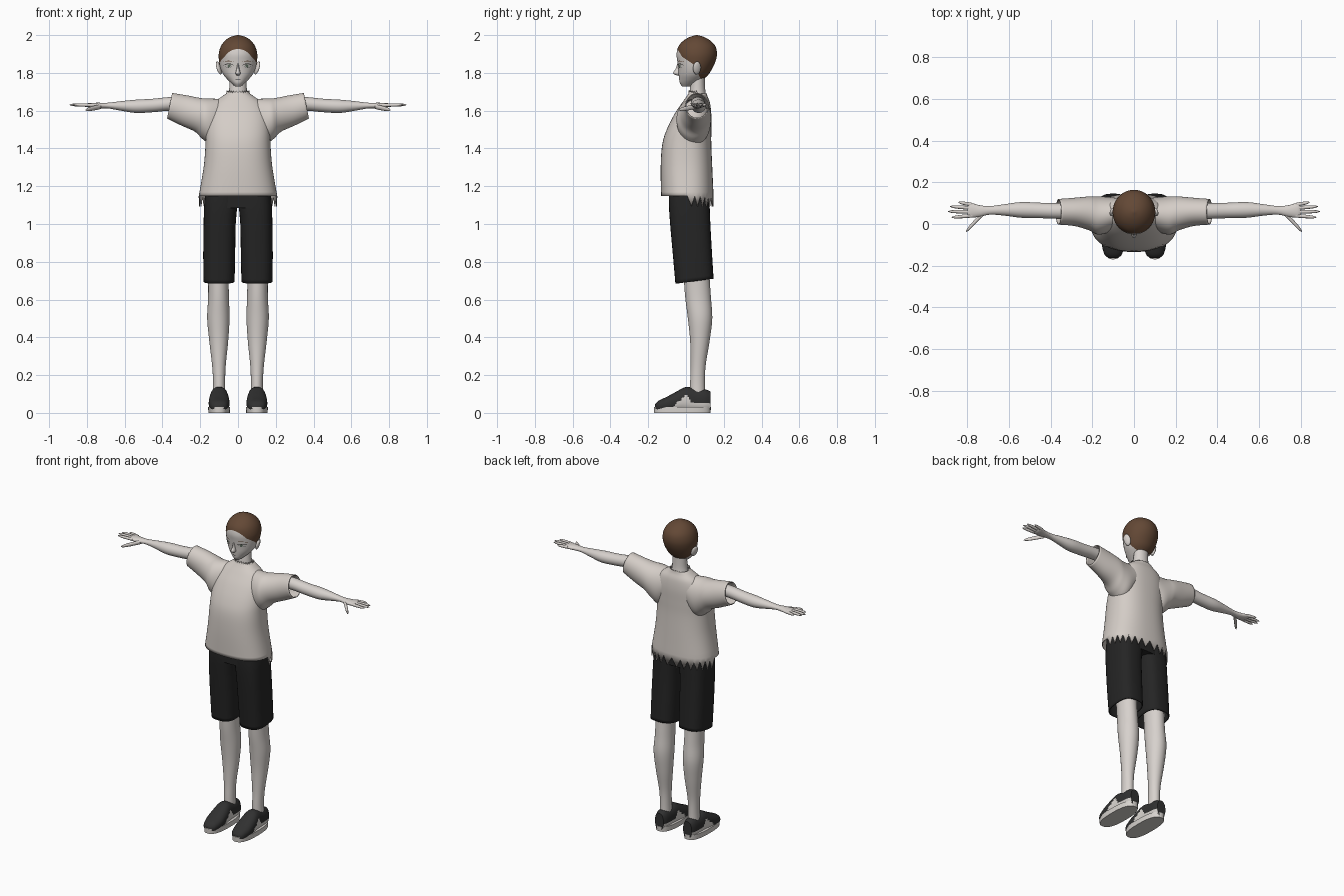
import bpy, bmesh
from math import cos, sin, pi, copysign, radians
from mathutils import Vector, Matrix
from mathutils.bvhtree import BVHTree

cube = bpy.data.objects.get("Cube")
if cube:
    bpy.data.objects.remove(cube, do_unlink=True)


def material(name, r, g, b):
    m = bpy.data.materials.new(name)
    m.use_nodes = True
    m.diffuse_color = (r, g, b, 1)
    bsdf = next(n for n in m.node_tree.nodes if n.type == "BSDF_PRINCIPLED")
    bsdf.inputs["Base Color"].default_value = (r, g, b, 1)
    return m


SKIN = material("skin", .68, .64, .61)
CLOTH = material("shirt cloth", .66, .61, .57)
BLACK = material("shorts black", .018, .018, .018)
LEATHER = material("shoe charcoal", .03, .03, .03)
LIGHT = material("off white", .68, .65, .62)
HAIR = material("hair brown", .125, .065, .036)
IRIS = material("iris grey green", .12, .16, .12)


def finish(name, bm, mats, mirror=False, thickness=0):
    """Turn a bmesh into a smooth object, optionally with thickness and mirrored."""
    me = bpy.data.meshes.new(name)
    bm.to_mesh(me)
    bm.free()
    for m in mats:
        me.materials.append(m)
    me.shade_smooth()
    me.set_sharp_from_angle(angle=radians(45))
    ob = bpy.data.objects.new(name, me)
    bpy.context.scene.collection.objects.link(ob)
    if thickness:
        mod = ob.modifiers.new("thickness", "SOLIDIFY")
        mod.thickness = thickness
        mod.offset = -1
    if mirror:
        ob.modifiers.new("mirror", "MIRROR")
    return ob


def spline(rows, n):
    """Catmull-Rom interpolation of the section rows."""
    out = []
    last = len(rows) - 1
    for i in range(last):
        quad = (rows[max(i - 1, 0)], rows[i], rows[i + 1], rows[min(i + 2, last)])
        for k in range(n):
            s = k / n
            out.append([b + .5 * s * (c - a + s * (2*a - 5*b + 4*c - d + s * (3*(b - c) + d - a)))
                        for a, b, c, d in zip(*quad)])
    return out + [list(rows[-1])]


AXES = {"x": lambda t, u, v: Vector((t, u, v)),
        "y": lambda t, u, v: Vector((u, t, v)),
        "z": lambda t, u, v: Vector((u, v, t))}


def loft_mesh(axis, rows, segs=32, power=2, n=5, caps=True, tweak=None):
    """Skin rows of (position, u min, u max, v min, v max) along an axis."""
    bm = bmesh.new()
    rings = []
    sections = spline(rows, n)
    for i, (t, u0, u1, v0, v1) in enumerate(sections):
        ring = []
        for j in range(segs):
            c, s = cos(2 * pi * j / segs), sin(2 * pi * j / segs)
            u = (u0 + u1) / 2 + (u1 - u0) / 2 * copysign(abs(c) ** (2 / power), c)
            v = (v0 + v1) / 2 + (v1 - v0) / 2 * copysign(abs(s) ** (2 / power), s)
            co = AXES[axis](t, u, v)
            if tweak:
                tweak(co, i, j, len(sections) - 1)
            ring.append(bm.verts.new(co))
        rings.append(ring)
    for a, b in zip(rings, rings[1:]):
        for j in range(segs):
            k = (j + 1) % segs
            bm.faces.new((a[j], a[k], b[k], b[j]))
    if caps:
        bm.faces.new(rings[0])
        bm.faces.new(rings[-1])
    bmesh.ops.recalc_face_normals(bm, faces=bm.faces)
    return bm


def loft(name, axis, rows, mat, mirror=False, thickness=0, **kw):
    return finish(name, loft_mesh(axis, rows, **kw), [mat], mirror, thickness)


# Head, with the hairline cut into the mesh
head = loft_mesh("z", [
    (1.728, -.015, .015, -.02, .02), (1.745, -.035, .035, -.032, .06),
    (1.765, -.056, .056, -.036, .09), (1.79, -.077, .077, -.039, .118),
    (1.82, -.091, .091, -.041, .137), (1.86, -.1, .1, -.046, .156),
    (1.9, -.102, .102, -.05, .164), (1.94, -.091, .091, -.04, .156),
    (1.97, -.069, .069, -.014, .13), (1.99, -.04, .04, .02, .095),
    (2.0, -.004, .004, .054, .062)], segs=48)
face_tree = BVHTree.FromBMesh(head)
hairline = [(-.06, 1.95), (-.02, 1.885), (.04, 1.845), (.085, 1.755), (.2, 1.74)]
for (ya, za), (yb, zb) in zip(hairline, hairline[1:]):
    bmesh.ops.bisect_plane(head, geom=head.verts[:] + head.edges[:] + head.faces[:],
                           plane_co=(0, ya, za), plane_no=(0, za - zb, yb - ya))
for f in head.faces:
    c = f.calc_center_median()
    for (ya, za), (yb, zb) in zip(hairline, hairline[1:]):
        if ya <= c.y < yb and c.z > za + (zb - za) * (c.y - ya) / (yb - ya):
            f.material_index = 1
finish("head", head, [SKIN, HAIR])

loft("nose", "z", [(1.785, -.005, .005, -.045, -.02), (1.798, -.013, .013, -.068, -.02),
                   (1.82, -.008, .008, -.056, -.02), (1.85, -.005, .005, -.045, -.02)],
     SKIN, segs=16)
loft("neck", "z", [(1.61, -.08, .08, .0, .118), (1.66, -.058, .058, .015, .11),
                   (1.71, -.047, .047, .02, .102), (1.78, -.045, .045, .03, .1)], SKIN)

# Ears
ear = bmesh.new()
bmesh.ops.create_uvsphere(ear, u_segments=16, v_segments=10, radius=1,
    matrix=Matrix.Translation((.101, .058, 1.826)) @ Matrix.Rotation(radians(18), 4, "Y")
    @ Matrix.Rotation(radians(20), 4, "Z") @ Matrix.Diagonal((.011, .022, .036, 1)))
finish("ears", ear, [SKIN], mirror=True)


def face_strip(name, cx, cz, w, lo, hi, mat, lift, mirror=True, cols=12):
    """A thin lens-shaped plate that follows the front of the face."""
    bm = bmesh.new()
    pairs = []
    for i in range(cols + 1):
        u = 2 * i / cols - 1
        arc = 1 - u * u
        pair = []
        for z in (cz + lo * arc, cz + hi * arc + .0005):
            x = cx + w * u
            hit = face_tree.ray_cast(Vector((x, -1, z)), Vector((0, 1, 0)))[0]
            pair.append(bm.verts.new((x, hit.y - lift, z)))
        pairs.append(pair)
    for a, b in zip(pairs, pairs[1:]):
        bm.faces.new((a[0], b[0], b[1], a[1]))
    finish(name, bm, [mat], mirror)


# Painted face
face_strip("eye_whites", .05, 1.836, .026, -.008, .01, LIGHT, .002)
face_strip("irises", .047, 1.837, .009, -.008, .008, IRIS, .003)
face_strip("upper_lashes", .05, 1.838, .029, .008, .012, BLACK, .004)
face_strip("lower_lashes", .05, 1.836, .02, -.009, -.0075, BLACK, .004)
face_strip("eyebrows", .05, 1.858, .028, .003, .006, HAIR, .002)
face_strip("mouth", 0, 1.766, .014, -.0015, .001, BLACK, .002, mirror=False)


# Shirt with a ragged hem at the back and a ragged collar at the front
def ragged(co, i, j, last):
    if i == 0 and co.y > 0 and j % 2:
        co.z -= .055
    if i == last and co.y < .06 and j % 2:
        co.z += .014


loft("shirt_body", "z", [
    (1.148, -.208, .208, -.132, .146), (1.3, -.182, .182, -.134, .139),
    (1.42, -.172, .172, -.126, .134), (1.5, -.17, .17, -.102, .134),
    (1.58, -.16, .16, -.062, .134), (1.64, -.13, .13, -.022, .127),
    (1.675, -.085, .085, .003, .114), (1.692, -.06, .06, .014, .11)],
    CLOTH, segs=56, power=2.4, caps=False, thickness=.005, tweak=ragged)


def slant(co, i, j, last):
    co.x -= (co.z - 1.627) * .2 * i / last


loft("sleeves", "x", [
    (.06, 0, .12, 1.5, 1.66), (.12, -.04, .13, 1.42, 1.663), (.17, -.05, .132, 1.447, 1.664),
    (.21, -.03, .132, 1.488, 1.668), (.28, -.01, .126, 1.52, 1.681),
    (.362, -.003, .12, 1.558, 1.694)],
    CLOTH, segs=40, caps=False, mirror=True, thickness=.005, tweak=slant)

# Arms, palms and fingers
loft("arms", "x", [
    (.25, .025, .1, 1.6, 1.675), (.36, .025, .1, 1.6, 1.672), (.45, .028, .102, 1.592, 1.663),
    (.54, .03, .105, 1.588, 1.658), (.62, .04, .095, 1.6, 1.65), (.69, .045, .086, 1.612, 1.642),
    (.74, .035, .09, 1.612, 1.642), (.785, .03, .102, 1.616, 1.641),
    (.8, .036, .096, 1.622, 1.636)], SKIN, mirror=True, segs=24)


def finger(name, base, tip, r):
    rows = []
    for s, k in ((0, 1), (.5, .95), (.85, .7), (1, .15)):
        p = Vector(base).lerp(Vector(tip), s)
        rows.append((p.x, p.y - r * k, p.y + r * k, p.z - r * k, p.z + r * k))
    loft(name, "x", rows, SKIN, mirror=True, segs=12, n=3)


for name, y0, x1, y1 in (("index_fingers", .04, .875, .032), ("middle_fingers", .058, .892, .06),
                         ("ring_fingers", .076, .882, .084), ("little_fingers", .092, .842, .104)):
    finger(name, (.775, y0, 1.629), (x1, y1, 1.631), .009)
finger("thumbs", (.725, .05, 1.622), (.807, -.036, 1.604), .013)


# Shorts
def cuff_tilt(co, i, j, last):
    co.z += (co.y - .045) * .13 * max(0, (1 - co.z) / .3)


loft("shorts_hips", "z", [(1.085, -.172, .172, -.088, .123), (1.22, -.165, .165, -.085, .12)],
     BLACK, power=3)
loft("shorts_legs", "z", [
    (.697, .018, .183, -.056, .146), (.85, .015, .184, -.07, .137),
    (1.0, .012, .182, -.084, .129), (1.1, .004, .179, -.09, .125), (1.2, .004, .17, -.088, .12)],
    BLACK, mirror=True, power=2.8, caps=False, thickness=.006, tweak=cuff_tilt)

# Legs
loft("legs", "z", [
    (.08, .066, .134, .02, .102), (.16, .068, .132, .022, .1), (.25, .065, .137, .025, .104),
    (.38, .052, .152, .022, .125), (.5, .045, .163, .01, .139), (.61, .048, .158, -.004, .132),
    (.72, .05, .158, -.012, .125), (.85, .05, .16, -.02, .122)], SKIN, mirror=True)

# Shoes: light soles and charcoal uppers with a light side flash
loft("shoe_soles", "z", [(0, .043, .157, -.168, .13), (.032, .042, .158, -.17, .132)],
     LIGHT, mirror=True, power=2.5, segs=40, n=2)
upper = loft_mesh("y", [
    (-.164, .078, .122, .01, .045), (-.145, .058, .142, .006, .064),
    (-.1, .046, .154, .004, .086), (-.05, .046, .154, .004, .113), (0, .052, .148, .004, .137),
    (.05, .056, .144, .004, .129), (.1, .06, .14, .004, .125), (.129, .07, .13, .01, .114)],
    segs=40, power=2.4, n=6)
for f in upper.faces:
    c = f.calc_center_median()
    rise = c.z - .03
    flash = c.z < .1 and -.07 + rise < c.y < .04 - rise * .5
    heel = c.z < .052 and c.y > .03
    if abs(c.x - .1) > .025 and flash or heel:
        f.material_index = 1
finish("shoe_uppers", upper, [LEATHER, LIGHT], mirror=True)
